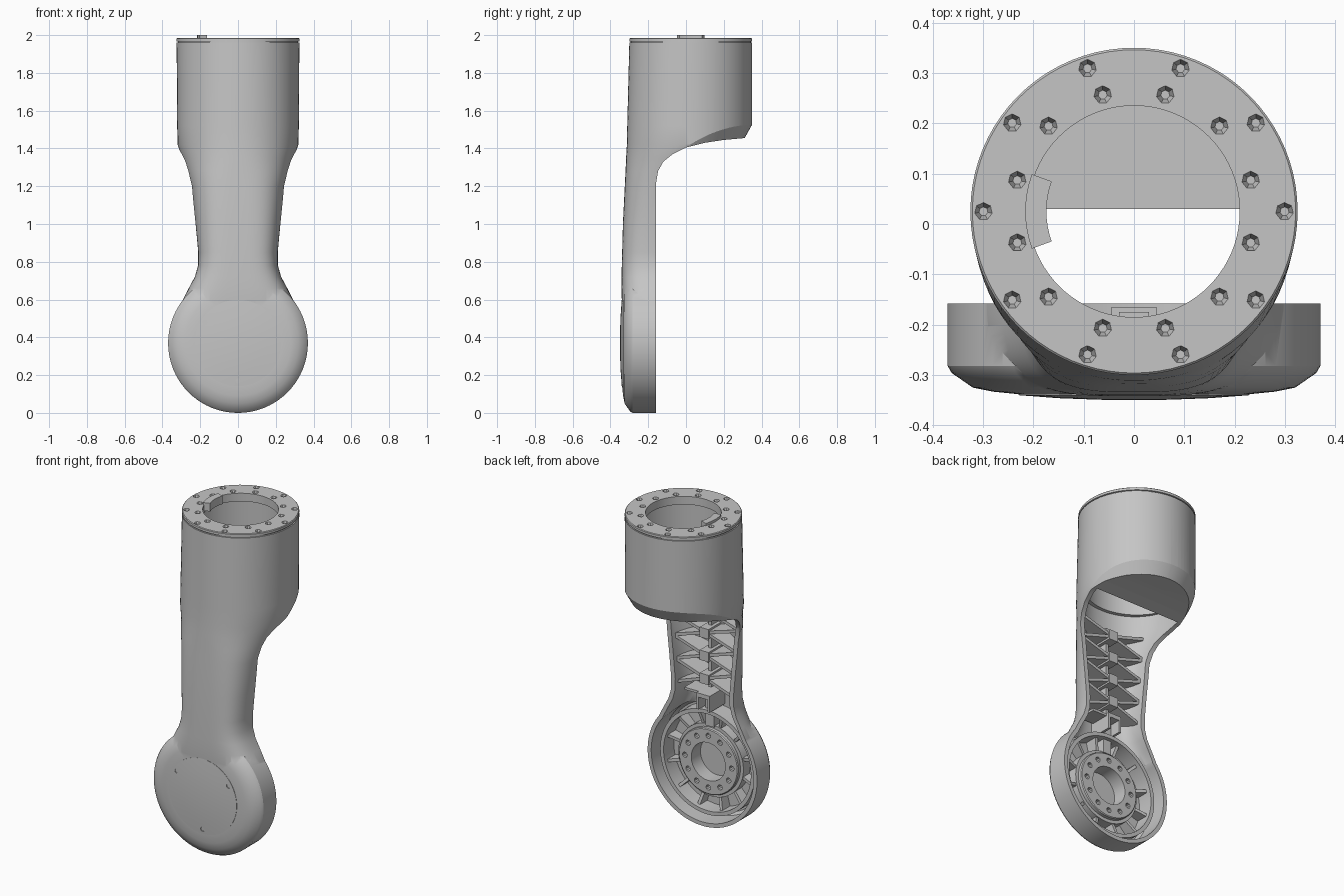
import bpy, bmesh, math
from mathutils import Vector, Matrix

if "Cube" in bpy.data.objects:
    bpy.data.objects.remove(bpy.data.objects["Cube"])

grey = bpy.data.materials.new("light_grey_casting")
grey.diffuse_color = (0.56, 0.56, 0.56, 1)
grey.use_nodes = True
grey.node_tree.nodes["Principled BSDF"].inputs["Base Color"].default_value = grey.diffuse_color
TAU = 2 * math.pi
DISC_Z, BORE_Y = 0.37, 0.025


def finish(name, bm):
    bmesh.ops.remove_doubles(bm, verts=bm.verts, dist=1e-5)
    bmesh.ops.recalc_face_normals(bm, faces=bm.faces)
    me = bpy.data.meshes.new(name)
    bm.to_mesh(me)
    bm.free()
    me.materials.append(grey)
    ob = bpy.data.objects.new(name, me)
    bpy.context.collection.objects.link(ob)
    return ob


def boolean(ob, tool, op='DIFFERENCE'):
    m = ob.modifiers.new("bool", 'BOOLEAN')
    m.object, m.operation, m.solver = tool, op, 'EXACT'
    dg = bpy.context.evaluated_depsgraph_get()
    me = bpy.data.meshes.new_from_object(ob.evaluated_get(dg))
    ob.modifiers.clear()
    ob.data = me
    bpy.data.objects.remove(tool)


def lathe(name, prof, axis, closed=False, n=80):
    """Spin (radius, height) points around the disc (y) or bore (z) axis."""
    bm = bmesh.new()
    rows = []
    for r, h in prof:
        row = []
        for i in range(n):
            c, s = r * math.cos(TAU * i / n), r * math.sin(TAU * i / n)
            row.append(bm.verts.new((c, h, DISC_Z + s) if axis == 'y' else (c, BORE_Y + s, h)))
        rows.append(row)
    for j in range(len(rows) if closed else len(rows) - 1):
        a, b = rows[j], rows[(j + 1) % len(rows)]
        for i in range(n):
            k = (i + 1) % n
            bm.faces.new((a[i], a[k], b[k], b[i]))
    return finish(name, bm)


def skin(name, rings):
    bm = bmesh.new()
    rows = [[bm.verts.new(p) for p in ring] for ring in rings]
    n = len(rows[0])
    for a, b in zip(rows, rows[1:]):
        for i in range(n):
            k = (i + 1) % n
            bm.faces.new((a[i], a[k], b[k], b[i]))
    bm.faces.new(rows[0])
    bm.faces.new(rows[-1])
    return finish(name, bm)


def box(bm, x0, x1, y0, y1, z0, z1):
    m = Matrix.Translation(((x0 + x1) / 2, (y0 + y1) / 2, (z0 + z1) / 2))
    m = m @ Matrix.Diagonal((x1 - x0, y1 - y0, z1 - z0, 1))
    bmesh.ops.create_cube(bm, size=1, matrix=m)


def plate(bm, quad, normal, t):
    """Thin slab from four corner points."""
    off = Vector(normal).normalized() * t / 2
    a = [bm.verts.new(Vector(p) - off) for p in quad]
    b = [bm.verts.new(Vector(p) + off) for p in quad]
    bm.faces.new(a)
    bm.faces.new(b)
    for i in range(4):
        k = (i + 1) % 4
        bm.faces.new((a[i], a[k], b[k], b[i]))


def pit_cutters(points, axis, r1, r2, depth, sides=7):
    bm = bmesh.new()
    for p in points:
        m = Matrix.Translation(p)
        if axis == 'y':
            m = m @ Matrix.Rotation(math.pi / 2, 4, 'X')
        bmesh.ops.create_cone(bm, cap_ends=True, segments=sides, radius1=r1,
                              radius2=r2, depth=depth, matrix=m)
    return finish("pit_cutter", bm)


# Arm cross-sections: z, half width, centre y, front y, squareness of the front
KEYS = [(0.50, .320, -.130, -.335, .58), (0.60, .292, -.130, -.340, .58),
        (0.66, .261, -.125, -.342, .58), (0.72, .229, -.120, -.341, .58),
        (0.78, .212, -.110, -.340, .58), (0.85, .211, -.100, -.338, .59),
        (1.00, .226, -.080, -.334, .62), (1.20, .251, -.040, -.324, .70),
        (1.28, .276, -.020, -.320, .79), (1.35, .298, .010, -.317, .88),
        (1.42, .320, .025, -.313, .92), (1.52, .322, .025, -.311, .94),
        (1.96, .325, .025, -.300, 1)]


def section(z):
    for a, b in zip(KEYS, KEYS[1:]):
        if a[0] <= z <= b[0]:
            t = (z - a[0]) / (b[0] - a[0])
            return [u + (v - u) * t for u, v in zip(a, b)][1:]


def half_width(z, y):
    rx, cy, f, p = section(z)
    s = min(1, max(0, (cy - y) / (cy - f)))
    return rx * (1 - s ** (2 / p)) ** (p / 2)


def arc(z, inset, a0, a1, n):
    rx, cy, f, p = section(z)
    pts = []
    for i in range(n):
        t = a0 + (a1 - a0) * i / (n - 1)
        c, s = math.cos(t), math.sin(t)
        front = s < 0
        ry, q = (cy - f, p) if front else (min(cy - f, .325), 1)
        pts.append((math.copysign(abs(c) ** q, c) * (rx - inset),
                    cy + math.copysign(abs(s) ** q, s) * (ry - inset), z))
    return pts


# Outer casting: arm plus round lower drum
shell = skin("arm_casting", [arc(k[0], 0, 0, TAU, 81)[:-1] for k in KEYS])
drum = lathe("drum", [(0, -.12), (.37, -.12), (.37, -.282), (.362, -.296), (.32, -.325),
                      (.28, -.333), (.23, -.338), (0, -.338)], 'y')
boolean(shell, drum, 'UNION')

# Swept underside and flat back of the neck
side = [(-.158, -.1), (-.158, 1.22), (-.148, 1.28), (-.12, 1.33), (-.07, 1.37), (0, 1.405),
        (.1, 1.43), (.2, 1.445), (.31, 1.455), (.6, 1.47), (.6, -.1)]
boolean(shell, skin("back_cutter", [[(x, y, z) for y, z in side] for x in (-.6, .6)]))

# Chamfer around the lower edge of the upper cylinder
rings = []
for i in range(49):
    t = math.radians(-16 + 212 * i / 48)
    c, s = math.cos(t), math.sin(t)
    top = 1.525 - .9 * (.35 - BORE_Y - .325 * s) ** 2
    rings.append([(r * c, BORE_Y + r * s, top + dz)
                  for r, dz in ((.34, .028), (.28, -.08), (.34, -.2))])
boolean(shell, skin("chamfer_cutter", rings))

# Hollow neck, upper bore and drum recess
rings = []
for z in [k[0] for k in KEYS[:-1]]:
    a = arc(z, .027, math.pi, TAU, 41)
    rings.append([(a[0][0], .03, z)] + a + [(a[-1][0], .03, z)])
boolean(shell, skin("neck_cutter", rings))
boolean(shell, lathe("bore_cutter", [(0, 1.485), (.288, 1.485), (.288, 2.1), (0, 2.1)], 'z'))
boolean(shell, lathe("recess_cutter", [(0, -.05), (.346, -.05), (.346, -.29), (.33, -.304),
                                       (0, -.304)], 'y'))

# Top ring with two circles of bolt pits
top_ring = lathe("top_ring", [(.21, 1.935), (.21, 1.985), (.321, 1.985), (.325, 1.981),
                              (.325, 1.967), (.318, 1.965), (.318, 1.935)], 'z', True)
pits = []
for r, n, shift in ((.299, 10, 0), (.24, 12, 15)):
    for i in range(n):
        t = math.radians(shift + 360 * i / n)
        pits.append((r * math.cos(t), BORE_Y + r * math.sin(t), 1.98))
boolean(top_ring, pit_cutters(pits, 'z', .009, .023, .04))

# Locating key on the ring
rows = []
for z in (1.95, 2.0):
    ang = [math.radians(160 + 5 * i) for i in range(9)]
    rows.append([(r * math.cos(t), BORE_Y + r * math.sin(t), z)
                 for r, seq in ((.216, ang), (.174, ang[::-1])) for t in seq])
skin("locating_key", rows)

# Round front cover with three screw pits
cover = lathe("front_cover", [(0, -.32), (.229, -.32), (.229, -.340), (.15, -.346),
                              (.07, -.349), (0, -.35)], 'y')
boolean(cover, pit_cutters([(-.175, -.345, .48), (.175, -.345, .48), (0, -.345, .17)],
                           'y', .014, .014, .03, 8))

# Bolt flange and bearing ring inside the drum
flange = lathe("bolt_flange", [(.115, -.312), (.115, -.215), (.195, -.215), (.2, -.22),
                               (.2, -.24), (.22, -.24), (.22, -.312)], 'y', True)
ring_pts = [(.158 * math.cos(TAU * i / 12), -.215, DISC_Z + .158 * math.sin(TAU * i / 12))
            for i in range(12)]
boolean(flange, pit_cutters(ring_pts, 'y', .016, .016, .08, 10))
lathe("bearing_ring", [(.295, -.312), (.295, -.205), (.318, -.205), (.318, -.312)], 'y', True)

# Radial ribs between flange and ring
bm = bmesh.new()
for i in range(12):
    t = TAU * (i + .5) / 12
    c, s = math.cos(t), math.sin(t)
    plate(bm, [(r * c, y, DISC_Z + r * s) for r, y in
               ((.21, -.25), (.305, -.23), (.305, -.31), (.21, -.31))], (-s, 0, c), .018)
finish("drum_ribs", bm)

# Lattice of zigzag stiffening ribs in the neck
bm = bmesh.new()
for z0 in (.89, 1.03, 1.17, 1.31):
    for sx in (-1, 1):
        for dz in (-.07, .07):
            z1 = z0 + dz
            yf, yb = section(z1)[2] + .02, -.185
            xb = half_width(z1, yb) - .012
            xf = half_width(z1, yf) - .012
            zf = z0 + dz * xf / xb
            plate(bm, [(0, yb, z0), (sx * xb, yb, z1), (sx * xf, yf, zf), (0, yf, z0)],
                  (-dz, 0, sx * xb), .018)
    box(bm, -.03, .03, -.31, -.175, z0 - .03, z0 + .03)
box(bm, -.01, .01, -.312, -.23, .82, 1.38)
finish("neck_ribs", bm)

# Cable bracket joining the neck to the drum
bm = bmesh.new()
box(bm, -.045, .045, -.312, -.165, .775, .80)
box(bm, -.045, -.03, -.312, -.165, .70, .80)
box(bm, .03, .045, -.312, -.165, .70, .80)
box(bm, .045, .14, -.30, -.185, .785, .80)
box(bm, -.028, .028, -.312, -.23, .58, .78)
finish("cable_bracket", bm)

# Smooth curved surfaces, keep edges crisp
for ob in bpy.context.collection.objects:
    ob.select_set(True)
    bpy.context.view_layer.objects.active = ob
bpy.ops.object.shade_smooth_by_angle(angle=math.radians(28))
